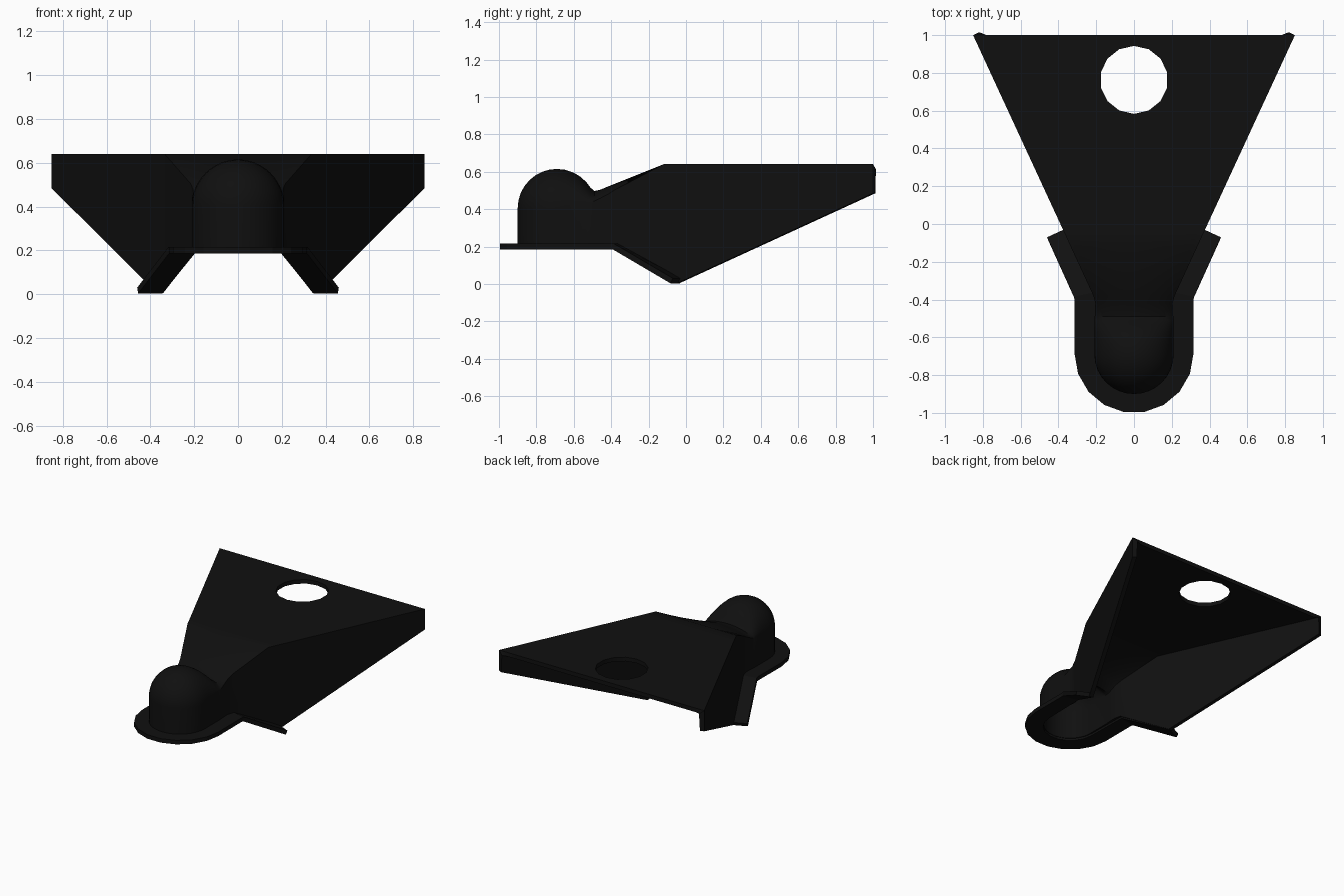
import bpy, bmesh
from math import sin, cos, pi, radians

cube = bpy.data.objects.get("Cube")
if cube:
    bpy.data.objects.remove(cube, do_unlink=True)

THICK = 0.03
R, NOSE_Y, SPRING = 0.21, -0.69, 0.405

black = bpy.data.materials.new("matte_black")
black.use_nodes = True
colour = (0.005, 0.005, 0.005, 1)
black.diffuse_color = colour
bsdf = black.node_tree.nodes["Principled BSDF"]
bsdf.inputs["Base Color"].default_value = colour
bsdf.inputs["Roughness"].default_value = 0.8


def skin(name, rows):
    """Bridge rows of points into one sheet and thicken it inward."""
    bm = bmesh.new()
    grid = [[bm.verts.new(p) for p in row] for row in rows]
    for a, b in zip(grid, grid[1:]):
        for i in range(len(a) - 1):
            bm.faces.new((a[i], b[i], b[i + 1], a[i + 1]))
    bmesh.ops.remove_doubles(bm, verts=bm.verts, dist=0.0005)
    mesh = bpy.data.meshes.new(name)
    bm.to_mesh(mesh)
    bm.free()
    mesh.materials.append(black)
    obj = bpy.data.objects.new(name, mesh)
    bpy.context.collection.objects.link(obj)
    solid = obj.modifiers.new("sheet", 'SOLIDIFY')
    solid.thickness = THICK
    solid.offset = -1
    solid.use_even_offset = True
    return obj


def activate(obj):
    bpy.ops.object.select_all(action='DESELECT')
    obj.select_set(True)
    bpy.context.view_layer.objects.active = obj


def wall_bottom(y):
    if y < -0.38:
        return 0.2
    if y < -0.045:
        return 0.2 - 0.195 * (y + 0.38) / 0.335
    return 0.005 + 0.48 * (y + 0.045) / 1.045


def section(y, w, h, spring, box, n=24):
    """Arched cross-section; box blends the arch into a square top."""
    arch = []
    for i in range(n + 1):
        t = pi * i / n
        x = (1 - box) * w * cos(t) + box * w * (1 - 2 * i / n)
        z = (1 - box) * (spring + (h - spring) * sin(t)) + box * h
        arch.append((x, y, z))
    z0 = wall_bottom(y)
    return [(w, y, z0)] + arch + [(-w, y, z0)]


# Hollow body: round nose, dome, sloping roof, wide rear plate
stations = []
for i in range(9):
    a = radians(90 * i / 8)
    stations.append((NOSE_Y - R * cos(a), R * sin(a), SPRING + R * sin(a), SPRING, 0))
for deg in (12, 24, 36, 48, 58):
    a = radians(deg)
    stations.append((NOSE_Y + R * sin(a), R, SPRING + R * cos(a), SPRING, deg / 200))
stations += [
    (-0.49, 0.208, 0.497, 0.41, 0.38),
    (-0.46, 0.206, 0.503, 0.42, 0.45),
    (-0.42, 0.205, 0.52, 0.43, 0.53),
    (-0.38, 0.215, 0.536, 0.45, 0.62),
    (-0.12, 0.335, 0.64, 0.6, 1),
    (-0.045, 0.369, 0.64, 0.6, 1),
    (1, 0.852, 0.64, 0.6, 1),
]
body = skin("hollow_body", [section(*s) for s in stations])

# Round hole through the rear plate
bpy.ops.mesh.primitive_cylinder_add(vertices=14, radius=0.18, depth=0.2,
                                    location=(0, 0.763, 0.64))
cutter = bpy.context.object
cutter.name = "hole_cutter"
cutter.hide_render = True
cutter.data.materials.append(black)
cut = body.modifiers.new("hole", 'BOOLEAN')
cut.operation = 'DIFFERENCE'
cut.solver = 'EXACT'
cut.object = cutter
activate(body)
for m in list(body.modifiers):
    bpy.ops.object.modifier_apply(modifier=m.name)
bpy.data.objects.remove(cutter, do_unlink=True)
activate(body)
bpy.ops.object.shade_smooth_by_angle(angle=radians(30))

# Rim flange around the nose, bending down along both side walls
TOP = 0.215
side = [((0.35, -0.02, 0.03), (0.46, -0.07, 0.03)),
        ((0.2, -0.36, TOP), (0.318, -0.385, TOP)),
        ((0.195, -0.41, TOP), (0.314, -0.41, TOP))]
arc = []
for i in range(10):
    a = radians(20 * i)
    arc.append(tuple((r * cos(a), -0.685 - r * sin(a), TOP) for r in (0.19, 0.315)))
mirrored = [tuple((-x, y, z) for x, y, z in pair) for pair in reversed(side)]
# Outer point first so the sheet faces up
rim = [(outer, inner) for inner, outer in side + arc + mirrored]
flange = skin("rim_flange", [pair[::-1] for pair in rim])
activate(flange)
bpy.ops.object.modifier_apply(modifier="sheet")
if max(flange.data.polygons, key=lambda p: p.center.z).normal.z < 0:
    flange.data.flip_normals()
